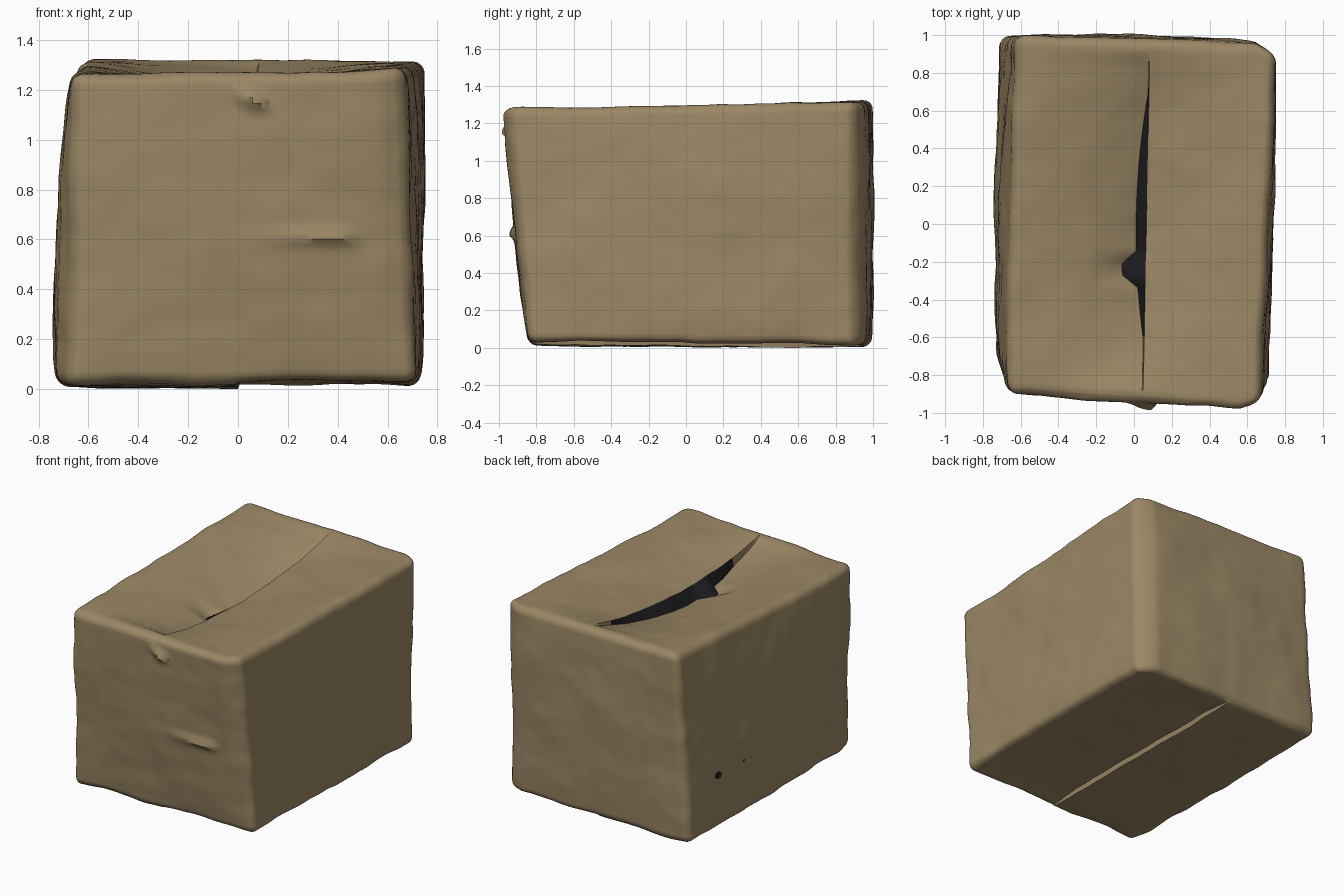
import bpy, bmesh, math
from mathutils import Vector, noise

if "Cube" in bpy.data.objects:
    bpy.data.objects.remove(bpy.data.objects["Cube"])


def material(name, rgb):
    m = bpy.data.materials.new(name)
    m.use_nodes = True
    m.diffuse_color = (*rgb, 1)
    m.node_tree.nodes["Principled BSDF"].inputs["Base Color"].default_value = (*rgb, 1)
    return m


cardboard = material("cardboard brown", (0.33, 0.243, 0.13))
dark = material("dark interior", (0.012, 0.012, 0.014))


def finish(bm, name, mats):
    mesh = bpy.data.meshes.new(name)
    bm.to_mesh(mesh)
    bm.free()
    for m in mats:
        mesh.materials.append(m)
    ob = bpy.data.objects.new(name, mesh)
    bpy.context.collection.objects.link(ob)
    bpy.ops.object.select_all(action="DESELECT")
    ob.select_set(True)
    bpy.context.view_layer.objects.active = ob
    bpy.ops.object.shade_smooth_by_angle(angle=math.radians(40))
    return ob


# Skewed carton corners, keyed by side signs (x, y, z)
CORNERS = {
    (-1, -1, -1): (-0.73, -0.84, 0.02), (1, -1, -1): (0.715, -0.84, 0.03),
    (1, 1, -1): (0.73, 0.96, 0.012), (-1, 1, -1): (-0.72, 0.99, 0.012),
    (-1, -1, 1): (-0.68, -0.90, 1.26), (1, -1, 1): (0.66, -0.99, 1.28),
    (1, 1, 1): (0.755, 0.955, 1.315), (-1, 1, 1): (-0.62, 0.995, 1.325),
}
HALF = Vector((0.71, 0.95, 0.64))
RADIUS = 0.05
SLIT = 0.004


def gap_width(y):
    slit = 0.05 * max(0, 1 - ((y - 0.04) / 0.65) ** 2)
    return slit + 0.08 * math.exp(-((y + 0.24) / 0.07) ** 4)


def rounded(c):
    p = Vector(c[i] * HALF[i] for i in range(3))
    core = Vector(max(RADIUS - h, min(h - RADIUS, a)) for a, h in zip(p, HALF))
    p = core + (p - core).normalized() * RADIUS
    return Vector(a / h for a, h in zip(p, HALF))


def ramp(a, start, end):
    t = max(0, min(1, (a - start) / (end - start)))
    return t * t * (3 - 2 * t)


def front_relief(x, z):
    # Horizontal crease that rises to the right, then a slanted loose tab
    crease = ramp(x, 0, 0.4) * ramp(x, 0.49, 0.44) * math.exp(-((z - 0.61) / 0.028) ** 2)
    along = (x - 0.03) * 0.87 - (z - 1.175) * 0.5
    across = (x - 0.03) * 0.5 + (z - 1.175) * 0.87
    tab = ramp(along, -0.1, 0.06) * ramp(along, 0.1, 0.06) * math.exp(-(across / 0.03) ** 2)
    return 0.03 * crease + 0.045 * tab


def shape(c):
    u, v, w = rounded(c)
    p = Vector()
    for s, q in CORNERS.items():
        p += Vector(q) * ((1 + s[0] * u) * (1 + s[1] * v) * (1 + s[2] * w) / 8)
    low = (1 - w) / 2
    # Bowed walls
    p.x += (0.02 if u > 0 else 0.034) * u * abs(u) * (1 - v * v) * (1 - w ** 4)
    p.y += 0.025 * v * (1 - w * w) * (1 - u * u)
    # Worn upright corners
    right = max(0, (u - 0.84) / 0.16)
    p.y -= 0.06 * right * max(0, v) ** 4
    p.y += 0.05 * right * max(0, -v) ** 4 * (1 - low)
    p.x += (0.02 + 0.04 * low) * max(0, (-v - 0.82) / 0.18) * max(0, -u) ** 4
    # Crumples
    crumple = noise.noise(p * 3) * 0.012 + noise.noise(p * 9) * 0.004
    p += Vector((u ** 5, v ** 5, w ** 5)) * crumple
    side = 1 - abs(u)
    if c.z > 0.99:
        # Two sagging lid flaps that part along the seam
        p.x += (0.035 - 0.02 * v) * side
        bow = max(0, 1 - (v / 0.93) ** 2)
        sag = 0.10 * bow
        if u < 0:
            sag += 0.012 * ramp(abs(v), 0.93, 0.85) + 0.065 * bow * (1 - 0.5 * v)
            p.x -= gap_width(p.y) * max(0, 1 - abs(u + SLIT) / 0.4)
        p.z -= sag * side ** 1.5
    elif c.z < -0.99:
        # Bottom flaps meet with a small step
        p.z += (0.025 if u > 0 else -0.01) * min(1, 4 * side) * (1 - v ** 6)
    elif c.y < -0.99:
        p.y -= front_relief(p.x, p.z)
    return p


# Carton: a gridded cube, rounded, skewed and dented
bm = bmesh.new()
bmesh.ops.create_cube(bm, size=2)
for axis, count in enumerate((40, 60, 50)):
    cuts = [-1 + 2 * i / count for i in range(1, count)]
    cuts += [s * (1 - k * RADIUS / HALF[axis]) for s in (-1, 1) for k in (1, 0.66, 0.33)]
    if axis == 0:
        cuts = [t for t in cuts if abs(t) > 0.01] + [-SLIT, SLIT]
    normal = Vector([float(i == axis) for i in range(3)])
    for t in cuts:
        bmesh.ops.bisect_plane(bm, geom=bm.verts[:] + bm.edges[:] + bm.faces[:],
                               plane_co=normal * t, plane_no=normal)
for f in bm.faces:
    c = f.calc_center_median()
    if c.z > 0.99 and abs(c.x) < SLIT and -0.64 < c.y < 0.72:
        f.material_index = 1
for vert in bm.verts:
    vert.co = shape(vert.co.copy())
finish(bm, "carton", (cardboard, dark))


# Small punctures in the side wall
def wall_x(y, z):
    return shape(Vector((-1, y / 0.95, (z - 0.66) / 0.64))).x


for i, (y, z, ry, rz) in enumerate(((0.64, 0.38, 0.06, 0.032), (0.40, 0.39, 0.014, 0.014),
                                    (0.32, 0.38, 0.018, 0.02))):
    bm = bmesh.new()
    bmesh.ops.create_uvsphere(bm, u_segments=20, v_segments=12, radius=1)
    hole = finish(bm, f"puncture_{i + 1}", (dark,))
    hole.location, hole.scale = (wall_x(y, z), y, z), (0.004, ry, rz)
    hole.rotation_euler.x = 0.3
